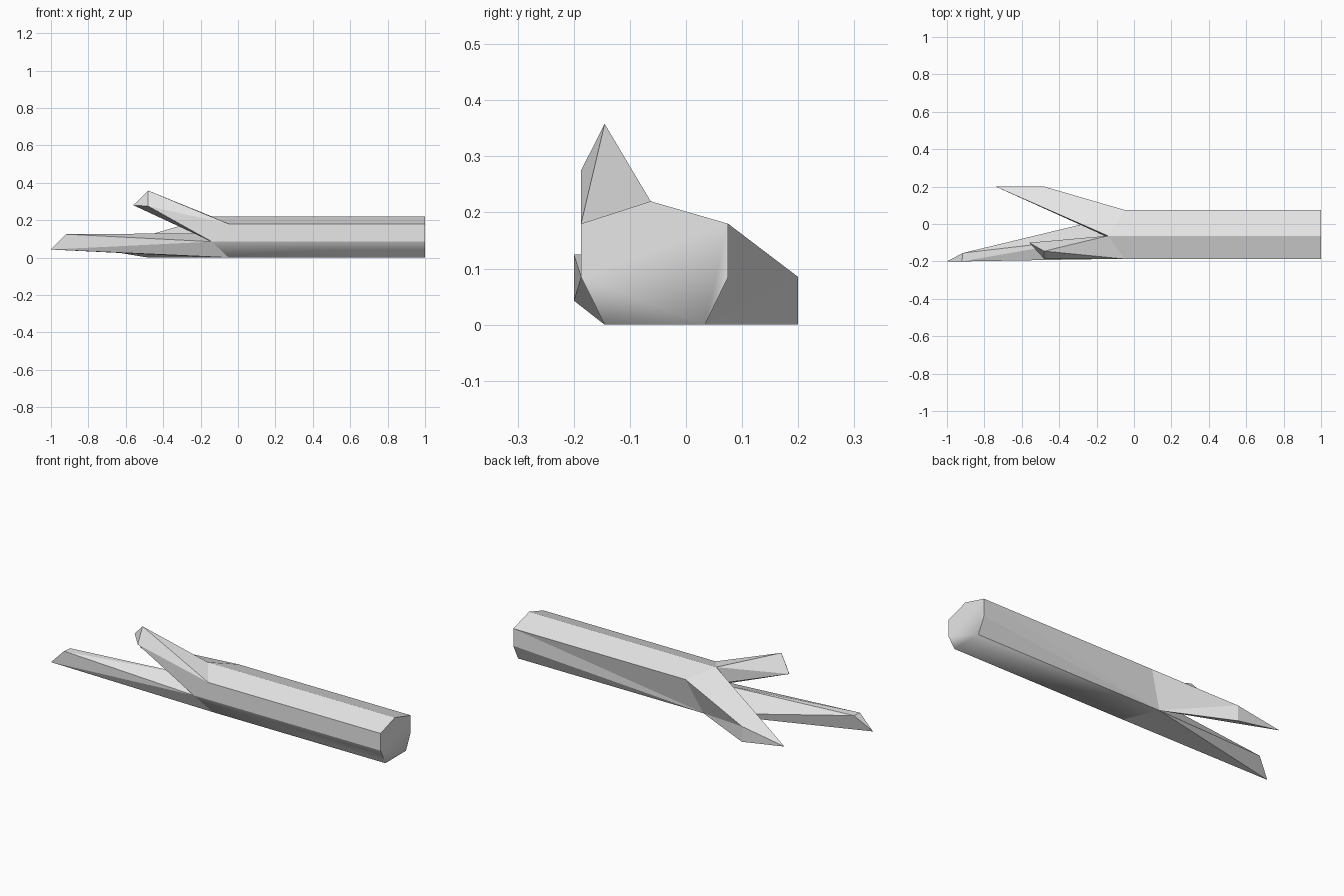
import bpy
import bmesh
from mathutils import Vector

default = bpy.data.objects.get("Cube")
if default:
    bpy.data.objects.remove(default, do_unlink=True)

# One plain grey for the whole log
grey = bpy.data.materials.new("pale_grey")
grey.use_nodes = True
colour = (0.8, 0.8, 0.8, 1)
grey.diffuse_color = colour
grey.node_tree.nodes["Principled BSDF"].inputs["Base Color"].default_value = colour

# Trunk cross-section: name -> (y, z), and where each corner stops at the fork
profile = {
    "shoulder": (-0.187, 0.18), "ridge": (-0.063, 0.22), "back": (0.075, 0.18),
    "flank": (0.075, 0.085), "heel": (0.034, 0), "toe": (-0.145, 0),
    "side": (-0.187, 0.085),
}
fork_x = {"shoulder": -0.05, "ridge": -0.14, "back": -0.05,
          "heel": -0.13, "toe": -0.05, "side": -0.14}

points = {"end_" + name: (1, *yz) for name, yz in profile.items()}
points.update({name: (x, *profile[name]) for name, x in fork_x.items()})

# Crotch between the branches, and the three-cornered branch tips
points.update({
    "crotch": (-0.15, -0.066, 0.13),
    "up_a": (-0.48, -0.145, 0.358), "up_b": (-0.48, -0.187, 0.275),
    "up_c": (-0.56, -0.10, 0.28),
    "low_a": (-0.92, -0.2, 0.125), "low_b": (-1, -0.2, 0.043),
    "low_c": (-0.915, -0.155, 0.125),
    "rear_a": (-0.48, 0.2, 0.085), "rear_b": (-0.48, 0.2, 0),
    "rear_c": (-0.74, 0.2, 0.043),
})


def build(name, faces, smooth_faces=(), smooth_edges=()):
    """Make a faceted part from named corners, facing away from its middle."""
    bm = bmesh.new()
    names = sorted({n for face in faces for n in face.split()})
    verts = {n: bm.verts.new(points[n]) for n in names}
    middle = sum((v.co for v in bm.verts), Vector()) / len(names)
    for face in faces:
        f = bm.faces.new([verts[n] for n in face.split()])
        f.normal_update()
        if f.normal.dot(f.calc_center_median() - middle) < 0:
            f.normal_flip()
        f.smooth = face in smooth_faces
    soft = [{verts[n] for n in edge.split()} for edge in smooth_edges]
    for e in bm.edges:
        e.smooth = set(e.verts) in soft
    mesh = bpy.data.meshes.new(name)
    bm.to_mesh(mesh)
    bm.free()
    mesh.materials.append(grey)
    obj = bpy.data.objects.new(name, mesh)
    bpy.context.collection.objects.link(obj)
    return obj


# Trunk: end cap, long sides, and the twisted flank at the back
cap = " ".join("end_" + n for n in profile)
runs = [("shoulder", "ridge"), ("ridge", "back"), ("heel", "toe"),
        ("toe", "side"), ("side", "shoulder")]
sides = [f"end_{a} end_{b} {b} {a}" for a, b in runs]
flank = ["end_back end_flank heel", "end_back heel back", "end_flank end_heel heel"]
build("trunk", [cap] + sides + flank,
      smooth_faces=(cap, sides[2], sides[3]),
      smooth_edges=("toe end_toe", "end_heel end_toe"))

# Short branch rising at the front
build("upper_branch", [
    "up_a up_b up_c", "up_a up_b shoulder", "up_b side shoulder",
    "up_a shoulder ridge", "up_a ridge up_c", "up_b up_c side",
    "up_c crotch side", "up_c ridge crotch"])

# Long low branch
build("lower_branch", [
    "low_a low_b low_c", "low_a low_b side", "low_b side toe",
    "low_a side crotch", "low_a crotch low_c", "low_b toe heel",
    "low_b heel low_c", "low_c heel crotch"])

# Branch leaning to the back
build("rear_branch", [
    "rear_a rear_b rear_c", "back rear_a rear_c ridge", "back rear_a heel",
    "heel rear_a rear_b", "rear_b rear_c heel", "rear_c crotch heel",
    "rear_c ridge crotch"])
